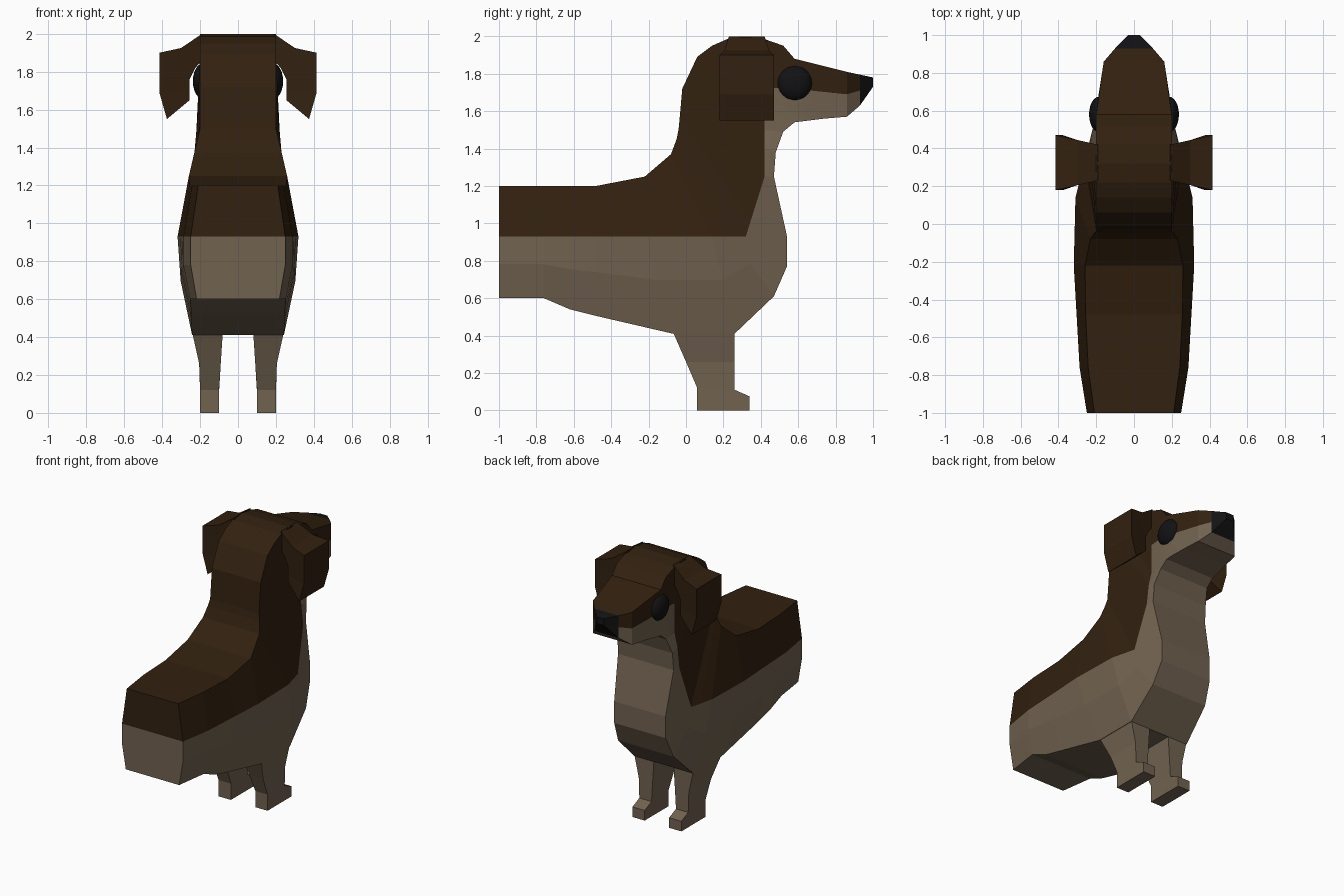
import bpy, bmesh

if "Cube" in bpy.data.objects:
    bpy.data.objects.remove(bpy.data.objects["Cube"])


def material(name, rgb):
    m = bpy.data.materials.new(name)
    m.diffuse_color = (*rgb, 1)
    m.use_nodes = True
    m.node_tree.nodes["Principled BSDF"].inputs["Base Color"].default_value = m.diffuse_color
    return m


BROWN = material("brown_fur", (0.032, 0.015, 0.005))
BEIGE = material("beige_fur", (0.165, 0.122, 0.080))
BLACK = material("black", (0.006, 0.006, 0.007))


def interp(x, table):
    if x <= table[0][0]:
        return table[0][1]
    for (a, va), (b, vb) in zip(table, table[1:]):
        if x <= b:
            return va + (vb - va) * (x - a) / (b - a)
    return table[-1][1]


def mirror(ob):
    ob.modifiers.new("mirror", 'MIRROR').use_axis = (True, False, False)


def slab(name, rows, side_a, side_b, mats, pick=lambda row, band: 0):
    """Two matching grid panels joined around their rim; pick() gives the colour."""
    bm = bmesh.new()
    A = [[bm.verts.new(side_a(*p)) for p in r] for r in rows]
    B = [[bm.verts.new(side_b(*p)) for p in r] for r in rows]
    n, m = len(rows), len(rows[0])

    def face(vs, i, j):
        bm.faces.new(vs).material_index = pick(i, j)

    for i in range(n - 1):
        for j in range(m - 1):
            for G in (A, B):
                face((G[i][j], G[i + 1][j], G[i + 1][j + 1], G[i][j + 1]), i, j)
        for j in (0, m - 1):
            face((A[i][j], A[i + 1][j], B[i + 1][j], B[i][j]), i, min(j, m - 2))
    for j in range(m - 1):
        for i in (0, n - 1):
            face((A[i][j], A[i][j + 1], B[i][j + 1], B[i][j]), min(i, n - 2), j)
    bmesh.ops.recalc_face_normals(bm, faces=bm.faces)
    me = bpy.data.meshes.new(name)
    bm.to_mesh(me)
    bm.free()
    for mat in mats:
        me.materials.append(mat)
    ob = bpy.data.objects.new(name, me)
    bpy.context.collection.objects.link(ob)
    return ob


# Body, neck and head: stations of (back y,z | colour line y,z | belly y,z)
stations = [
    (-1.00, 1.20, -1.00, 0.93, -1.00, 0.60),
    (-0.76, 1.20, -0.76, 0.93, -0.76, 0.60),
    (-0.62, 1.20, -0.62, 0.93, -0.62, 0.54),
    (-0.48, 1.20, -0.48, 0.93, -0.48, 0.505),
    (-0.22, 1.25, -0.22, 0.93, -0.07, 0.41),
    (-0.08, 1.37, 0.14, 0.93, 0.26, 0.41),
    (-0.05, 1.45, 0.24, 0.93, 0.47, 0.61),
    (-0.04, 1.50, 0.32, 0.93, 0.54, 0.77),
    (-0.035, 1.55, 0.348, 1.02, 0.54, 0.93),
    (-0.02, 1.72, 0.42, 1.25, 0.47, 1.25),
    (0.06, 1.89, 0.42, 1.40, 0.48, 1.38),
    (0.14, 1.95, 0.42, 1.50, 0.52, 1.49),
    (0.22, 1.985, 0.42, 1.60, 0.58, 1.54),
    (0.32, 2.00, 0.42, 1.72, 0.62, 1.545),
    (0.42, 1.985, 0.50, 1.725, 0.66, 1.55),
    (0.52, 1.95, 0.56, 1.72, 0.70, 1.555),
    (0.58, 1.88, 0.62, 1.715, 0.74, 1.56),
    (0.86, 1.81, 0.86, 1.69, 0.86, 1.57),
    (0.93, 1.795, 0.93, 1.71, 0.93, 1.63),
    (1.00, 1.78, 1.00, 1.76, 1.00, 1.73),
]
rows = []
for a, b, c, d, e, f in stations:
    rows.append([(a, b), (c, d), (c + 0.45 * (e - c), d + 0.45 * (f - d)), (e, f)])

by_height = [(0.4, 0.24), (0.6, 0.28), (0.77, 0.32), (0.93, 0.32), (1.25, 0.26), (1.5, 0.2)]
rear_taper = [(-1, 0.78), (-0.76, 0.9), (-0.2, 1)]
front_limit = [(0.1, 0.32), (0.22, 0.29), (0.54, 0.21), (0.86, 0.16), (0.93, 0.1), (1, 0.03)]


def half_width(y, z):
    return min(interp(z, by_height) * interp(y, rear_taper), interp(y, front_limit))


slab("body_and_head", rows,
     lambda y, z: (half_width(y, z), y, z),
     lambda y, z: (-half_width(y, z), y, z),
     [BROWN, BEIGE, BLACK],
     lambda i, j: 2 if i == len(rows) - 2 else min(j, 1))

# Front legs with paws
leg_out = [(0.12, 0.2), (0.26, 0.205), (0.43, 0.243)]
leg_in = [(0.12, 0.1), (0.43, 0.08)]
leg_rows = [[(-0.07, 0.42), (0.26, 0.42)], [(0, 0.26), (0.26, 0.26)],
            [(0.06, 0.12), (0.26, 0.11)], [(0.06, 0.06), (0.34, 0.075)],
            [(0.06, 0), (0.34, 0)]]
mirror(slab("front_legs", leg_rows,
            lambda y, z: (interp(z, leg_out), y, z),
            lambda y, z: (interp(z, leg_in), y, z), [BEIGE]))

# Folded ears: x,z profile, spreading in y away from the head
ear_spread = [(0.2, 0.095), (0.26, 0.105), (0.37, 0.145)]
ear_rows = [[(0.19, 2.0), (0.19, 1.86)], [(0.30, 1.925), (0.225, 1.82)],
            [(0.415, 1.9), (0.255, 1.76)], [(0.415, 1.69), (0.255, 1.7)],
            [(0.375, 1.55), (0.255, 1.65)]]
mirror(slab("ears", ear_rows,
            lambda x, z: (x, 0.325 + interp(x, ear_spread), z),
            lambda x, z: (x, 0.325 - interp(x, ear_spread), z), [BROWN]))

# Eyes
bpy.ops.mesh.primitive_uv_sphere_add(segments=24, ring_count=12, radius=1)
eye = bpy.context.object
eye.name = "eyes"
for v in eye.data.vertices:
    v.co = (0.185 + v.co.x * 0.053, 0.58 + v.co.y * 0.094, 1.75 + v.co.z * 0.094)
eye.data.materials.append(BLACK)
bpy.ops.object.shade_smooth()
mirror(eye)
